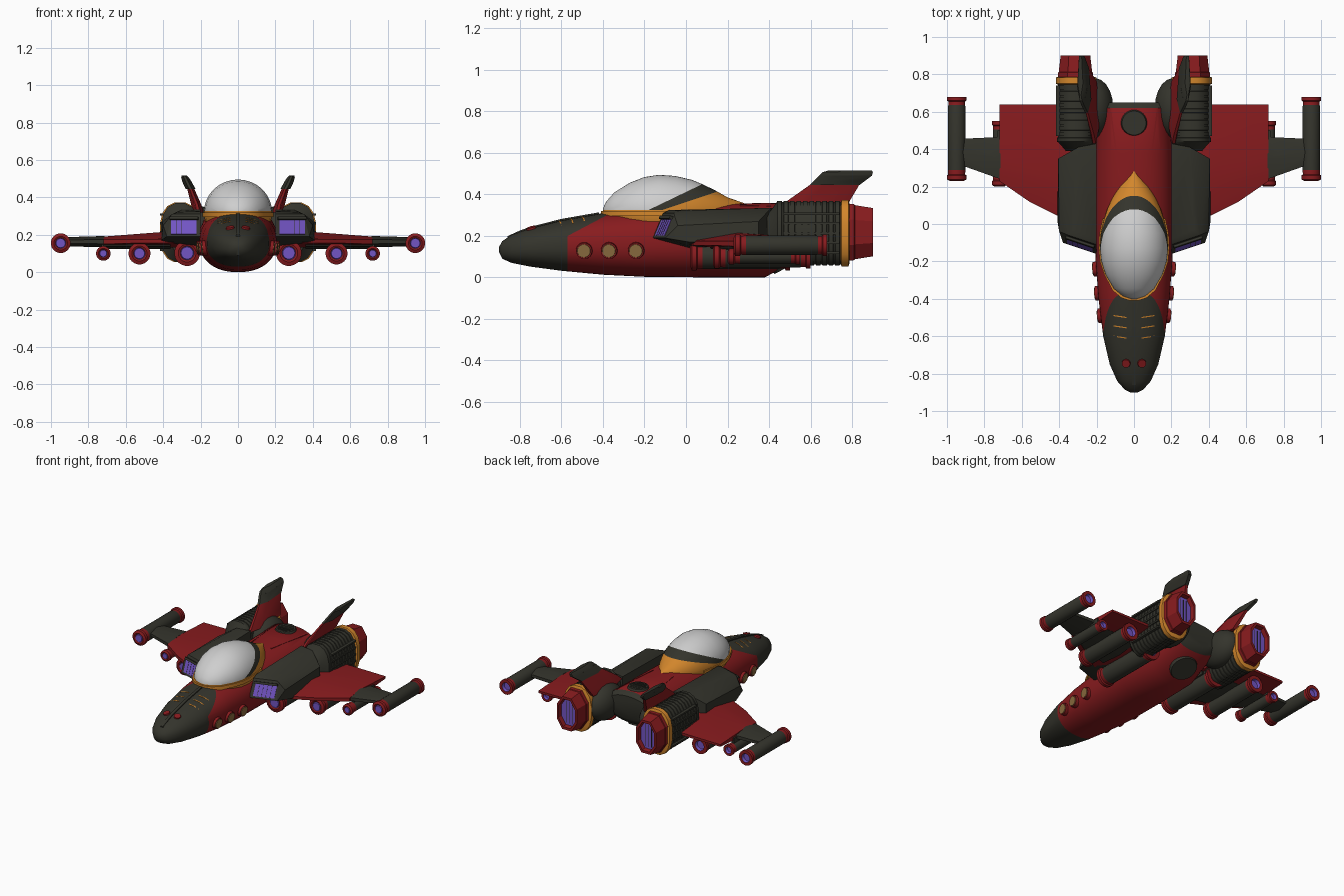
import bpy, bmesh, math
from mathutils import Vector

if "Cube" in bpy.data.objects:
    bpy.data.objects.remove(bpy.data.objects["Cube"])

def material(name, col):
    m = bpy.data.materials.new(name)
    m.diffuse_color = (*col, 1)
    m.use_nodes = True
    m.node_tree.nodes["Principled BSDF"].inputs["Base Color"].default_value = m.diffuse_color
    return m

RED = material("deep_red", (0.245, 0.011, 0.013))
DARK = material("charcoal", (0.034, 0.034, 0.025))
ORANGE = material("amber", (0.65, 0.24, 0.025))
PURPLE = material("violet_glow", (0.17, 0.09, 0.55))
GLASS = material("pale_glass", (0.62, 0.62, 0.62))
BRASS = material("brass", (0.26, 0.15, 0.05))
MATS = [RED, DARK, ORANGE, PURPLE, GLASS, BRASS]
R, D, O, P, G, B = range(6)

def finish(bm, name, mirror=False, angle=35):
    bmesh.ops.recalc_face_normals(bm, faces=bm.faces)
    me = bpy.data.meshes.new(name)
    bm.to_mesh(me)
    bm.free()
    for m in MATS:
        me.materials.append(m)
    me.shade_smooth()
    me.set_sharp_from_angle(angle=math.radians(angle))
    ob = bpy.data.objects.new(name, me)
    bpy.context.collection.objects.link(ob)
    if mirror:
        ob.modifiers.new("mirror", 'MIRROR')
    return ob

def loft(secs, mats, n=32, p=2.0):
    """Rings along y from (y, cx, cz, half_width, half_height); mats = cap, bands, cap."""
    bm = bmesh.new()
    rings = []
    for y, cx, cz, hw, hh in secs:
        ring = []
        for i in range(n):
            a = 2 * math.pi * (i + 0.5) / n
            c, s = math.cos(a), math.sin(a)
            ring.append(bm.verts.new((cx + hw * math.copysign(abs(c) ** (2 / p), c), y,
                                      cz + hh * math.copysign(abs(s) ** (2 / p), s))))
        rings.append(ring)
    bm.faces.new(rings[0]).material_index = mats[0]
    for k in range(len(rings) - 1):
        a, b = rings[k], rings[k + 1]
        for i in range(n):
            j = (i + 1) % n
            bm.faces.new((a[i], a[j], b[j], b[i])).material_index = mats[k + 1]
    bm.faces.new(rings[-1]).material_index = mats[-1]
    return bm

def cut(bm, co, no):
    bmesh.ops.bisect_plane(bm, geom=bm.verts[:] + bm.edges[:] + bm.faces[:], plane_co=co, plane_no=no)

def hull(name, pts, mat, mirror=True):
    bm = bmesh.new()
    for q in pts:
        bm.verts.new(q)
    r = bmesh.ops.convex_hull(bm, input=bm.verts[:])
    junk = [v for v in r["geom_interior"] if isinstance(v, bmesh.types.BMVert)]
    bmesh.ops.delete(bm, geom=junk, context='VERTS')
    for f in bm.faces:
        f.material_index = mat
    return finish(bm, name, mirror, 25)

def disc(name, c, axis, r, depth, mat, mirror=True):
    bm = bmesh.new()
    bmesh.ops.create_cone(bm, cap_ends=True, segments=24, radius1=r, radius2=r * 0.92, depth=depth)
    q = Vector((0, 0, 1)).rotation_difference(Vector(axis))
    for v in bm.verts:
        v.co = q @ v.co + Vector(c)
    for f in bm.faces:
        f.material_index = mat
    return finish(bm, name, mirror)

def box(name, a, b, mat, mirror=True):
    return hull(name, [(x, y, z) for x in (a[0], b[0]) for y in (a[1], b[1]) for z in (a[2], b[2])], mat, mirror)

# Fuselage: (y, bottom, top, half width)
BODY = [(-.9, .122, .148, .02), (-.885, .09, .175, .05), (-.84, .07, .205, .09), (-.75, .052, .237, .13),
        (-.6, .032, .275, .165), (-.4, .013, .31, .19), (-.2, .003, .33, .205), (.1, 0, .35, .21),
        (.38, 0, .36, .205), (.62, .13, .355, .19), (.65, .17, .33, .16)]
bm = loft([(y, 0, (b + t) / 2, w, (t - b) / 2) for y, b, t, w in BODY], [0] * 12, 48, 2.25)
for co, no in [((0, -.57, 0), (0, 1, 0)), ((0, -.36, 0), (0, 1, 0)), ((0, -.57, .2), (0, -.53, 1))]:
    cut(bm, co, no)
for f in bm.faces:
    c = f.calc_center_median()
    if c.y < -.57 or c.y > .621 or (c.y < -.36 and c.z > .2 + .53 * (c.y + .57)):
        f.material_index = D
finish(bm, "fuselage", angle=40)

def surf_z(x, y):
    """Height of the fuselage top surface."""
    for s, e in zip(BODY, BODY[1:]):
        if s[0] <= y <= e[0]:
            t = (y - s[0]) / (e[0] - s[0])
            b, tp, w = (s[i] + (e[i] - s[i]) * t for i in (1, 2, 3))
            return (b + tp) / 2 + (tp - b) / 2 * max(0, 1 - (abs(x) / w) ** 2.25) ** (1 / 2.25)

# Nose ridge, slots and sensor dots
hull("nose_ridge", [(x, y, surf_z(0, y) + dz) for x in (-.01, .01) for dz in (-.01, .007)
                    for y in (-.86, -.8, -.75, -.6, -.42)], D, False)
for k, y in enumerate((-.61, -.555, -.5)):
    hull(f"nose_slot_{k}", [(x, y + d + (x - .04) * .15, surf_z(x, y + d) + dz) for x in (.04, .075, .11)
                            for d in (-.003, .003) for dz in (-.004, .003)], O)
disc("nose_sensor", (.042, -.745, surf_z(.042, -.745)), (.2, -.3, 1), .024, .016, R)

# Canopy teardrop: glass, dark band and amber fairing
CAN = [(-.4, .015, .012), (-.385, .06, .045), (-.345, .108, .09), (-.27, .152, .137), (-.2, .175, .164),
       (-.13, .182, .175), (-.05, .178, .169), (.03, .16, .15), (.08, .143, .129), (.14, .115, .1),
       (.2, .08, .066), (.28, .012, .038)]
bm = loft([(y, 0, .32, w, h) for y, w, h in CAN], [0] * 13, 48)
for co, no in [((0, 0, .326), (0, 0, 1)), ((0, -.17, .33), (0, 1, -2.08)), ((0, -.1, .33), (0, 1, -3))]:
    cut(bm, co, no)
for f in bm.faces:
    c = f.calc_center_median()
    f.material_index = (O if c.z < .326 else G if c.y < -.17 + 2.08 * (c.z - .33)
                        else D if c.y < -.1 + 3 * (c.z - .33) else O)
finish(bm, "canopy", angle=50)
# Amber rim around the glass
hull("canopy_rim", [((w + .007) * s, y - (.01 if y < -.3 else 0), z) for y, w, h in CAN[:8] for s in (-1, 1)
                    for z in (.295, .32)], O, False)

# Side portholes
for k, (y, x) in enumerate(((-.49, .172), (-.37, .187), (-.24, .197))):
    disc(f"porthole_rim_{k}", (x, y, .13), (1, -.08, -.1), .042, .04, R)
    disc(f"porthole_{k}", (x + .019, y - .002, .128), (1, -.08, -.1), .034, .009, B)

# Shoulder intakes with slatted grilles
P0, U, V = Vector((.2, -.16, .19)), Vector((.18, .06, 0)), Vector((0, .05, .12))
hull("shoulder", [P0, P0 + U, P0 + V, P0 + .85 * U + V, (.2, -.08, .325), (.32, -.03, .322), (.4, -.04, .25),
                  (.41, .02, .17), (.2, .43, .335), (.3, .41, .335), (.405, .35, .27), (.405, .35, .17),
                  (.2, .45, .12), (.2, .1, .12)], D)
N = U.cross(V).normalized()
def grille(name, u0, u1, v0, v1, h, mat):
    hull(name, [P0 + U * u + V * v + N * d for u in (u0, u1) for v in (v0, v1) for d in (-.005, h)], mat)
grille("intake_grille", .12, .88, .1, .74, .002, P)
for k in range(4):
    grille(f"intake_slat_{k}", .26 + k * .15, .27 + k * .15, .1, .74, .003, D)
grille("intake_lip", .06, .9, .74, .86, .014, D)

# Wings, dark outer panels and the dark spar beneath
hull("wing", [(.2, -.04, .17), (.2, -.04, .185), (.4, .04, .155), (.4, .04, .175), (.2, .25, .22), (.4, .25, .215),
              (.2, .25, .13), (.4, .25, .135), (.56, .12, .155), (.56, .12, .175), (.72, .23, .15), (.72, .23, .175),
              (.72, .35, .19), (.72, .35, .138), (.72, .64, .16), (.72, .64, .175), (.2, .64, .16), (.2, .64, .18)], R)
hull("outer_wing", [(x, y, z) for x, y0, y1, t in ((.715, .24, .465, .023), (.78, .29, .45, .022), (.94, .32, .455, .018))
                    for y, q in ((y0, .5), ((y0 + y1) / 2, 1.3), (y1, .5)) for z in (.163 - t * q, .163 + t * q)], D)
hull("wing_spar", [(x, y, z) for x, y0, y1 in ((.36, .1, .46), (.56, .15, .46), (.719, .25, .46))
                   for y, z in ((y0, .165), (y0 + .02, .138), ((y0 + y1) / 2, .124), (y1, .145), (y1, .165))], D)

# Pods: wingtip, under-wing and lower intake
def pod(name, x, z, r, y0, y1):
    prof = [(y0 + .03, .5, P), (y0 + .005, .62, R), (y0, .8, R), (y0 + .008, 1.15, R), (y0 + .03, 1.15, R),
            (y0 + .035, 1, R), (y0 + .06, 1.02, D), (y1 - .05, 1.02, D), (y1 - .045, .98, R),
            (y1 - .025, .98, R), (y1 - .02, 1.15, R), (y1, 1.15, R), (y1, .68, P), (y1 - .02, .6, P)]
    finish(loft([(y, x, z, r * s, r * s) for y, s, m in prof], [P] + [m for _, _, m in prof], 20), name, True)
    disc(name + "_light", (x, y0 + .006, z), (0, -1, 0), r * .58, .009, P)
pod("wingtip_pod", .948, .155, .046, .23, .68)
pod("inner_wing_pod", .527, .1, .051, .13, .6)
pod("outer_wing_pod", .72, .1, .034, .2, .55)
pod("lower_intake_pod", .272, .102, .06, .02, .5)
box("inner_pylon", (.515, .22, .13), (.54, .5, .17), D)
box("outer_pylon", (.71, .27, .12), (.73, .5, .17), D)

# Engine nacelles: ribbed casing, amber ring, red nozzle
secs, mats = [(.39, .29, .2, .075, .1), (.435, .305, .21, .099, .15)], [D, D]
for k in range(10):
    y = .44 + k * .031
    secs += [(y, .31, .213, .103, .158), (y + .021, .31, .213, .103, .158),
             (y + .022, .31, .213, .099, .153), (y + .03, .31, .213, .099, .153)]
    mats += [D] * 4
finish(loft(secs, mats + [D], 16, 2.5), "engine_casing", True)
finish(loft([(.745, .31, .213, .1, .15), (.75, .31, .213, .11, .162), (.782, .31, .213, .11, .162),
             (.787, .31, .213, .1, .15)], [O] * 5, 16, 2.5), "engine_ring", True)
nozzle = [(.78, .1, .147), (.81, .1, .145), (.813, .096, .14), (.9, .085, .125), (.9, .069, .106), (.87, .066, .1)]
finish(loft([(y, .313, .218, w, h) for y, w, h in nozzle], [R] * 6 + [P], 8, 2.2), "nozzle", True, 20)
for k in range(3):
    x = .289 + k * .024
    box(f"nozzle_slat_{k}", (x - .0015, .865, .14), (x + .0015, .873, .296), D)
for k in range(5):  # raised bands along the outer casing
    z = .12 + k * .047
    box(f"casing_band_{k}", (.395, .47, z - .006), (.417, .74, z + .006), D)

# Rounded fairings between engines and body
fair = [(.62 + .16 * math.sin(a), .21, .23, .1 * math.cos(a), .125 * math.cos(a))
        for a in [math.radians(d) for d in range(-85, 86, 17)]]
finish(loft(fair, [D] * (len(fair) + 1), 24), "engine_fairing", True)

# Outward-leaning tail fins with dark caps
def fin(name, rows, mat):
    hull(name, [(x + s * t * q, y, z) for z, x, t, ys in rows for y, q in
                ((ys[0], .3), (ys[0] * .7 + ys[1] * .3, 1), (ys[1], .5)) for s in (-1, 1)], mat)
fin("tail_fin", [(.32, .212, .028, (.43, .76)), (.36, .22, .024, (.475, .77)), (.455, .256, .018, (.61, .84))], R)
fin("fin_cap", [(.445, .254, .026, (.595, .835)), (.465, .264, .026, (.615, .86)), (.49, .276, .024, (.64, .895))], D)
fin("fin_tip", [(.488, .275, .024, (.638, .895)), (.508, .284, .02, (.66, .9)), (.516, .287, .014, (.69, .895))], D)

# Spine panel, vent and belly hatch
for s in (-1, 1):
    hull(f"spine_rail_{s}", [(s * x, y, z) for x, y in ((.075, .26), (.083, .26), (.12, .6), (.128, .6))
                             for z in (.32, surf_z(x, y) + .004)], R, False)
disc("spine_vent", (0, .54, .36), (0, -.03, 1), .07, .014, D, False)
for k in range(5):
    w = .058 - abs(k - 2) * .011
    box(f"vent_slat_{k}", (-w, .5 + k * .02 - .004, .36), (w, .5 + k * .02 + .004, .371), D, False)
disc("belly_hatch", (0, .5, .066), (0, .46, -.89), .095, .02, D, False)
